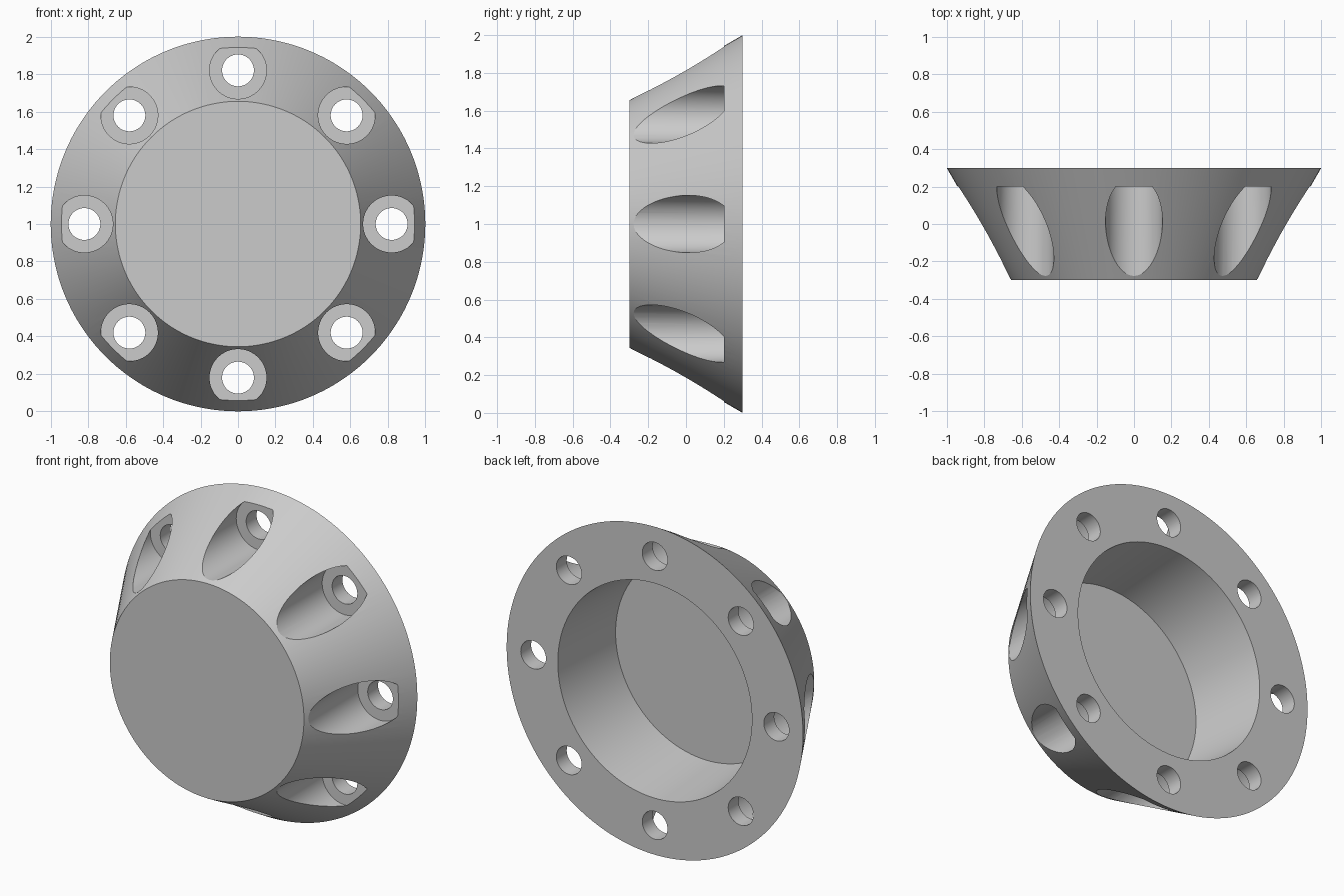
import bpy, bmesh
from math import cos, sin, pi, radians

cube = bpy.data.objects.get("Cube")
if cube:
    bpy.data.objects.remove(cube)

FRONT, BACK = -0.3, 0.3
NOSE_R, RIM_R = 0.655, 1.0
MOUTH_R, FLOOR_R, FLOOR_Y = 0.655, 0.615, -0.2
BOLTS, BOLT_CIRCLE = 8, 0.82

grey = bpy.data.materials.new("plain grey")
grey.use_nodes = True
colour = (0.6, 0.6, 0.6, 1)
grey.diffuse_color = colour
grey.node_tree.nodes["Principled BSDF"].inputs["Base Color"].default_value = colour


def lathe(name, profile, steps, centre):
    """Spin a (radius, y) profile round the y axis into a closed solid."""
    bm = bmesh.new()
    verts = [bm.verts.new((r, y, 0)) for r, y in profile]
    edges = [bm.edges.new(pair) for pair in zip(verts, verts[1:])]
    bmesh.ops.spin(bm, geom=verts + edges, cent=(0, 0, 0), axis=(0, 1, 0),
                   angle=2 * pi, steps=steps, use_merge=True)
    bmesh.ops.remove_doubles(bm, verts=bm.verts, dist=1e-5)
    # Merge the end fans into single flat discs
    hubs = [v for v in bm.verts if abs(v.co.x) + abs(v.co.z) < 1e-4]
    bmesh.ops.dissolve_verts(bm, verts=hubs)
    bmesh.ops.recalc_face_normals(bm, faces=bm.faces)
    bmesh.ops.translate(bm, verts=bm.verts, vec=centre)
    mesh = bpy.data.meshes.new(name)
    bm.to_mesh(mesh)
    bm.free()
    mesh.materials.append(grey)
    obj = bpy.data.objects.new(name, mesh)
    bpy.context.collection.objects.link(obj)
    return obj


# Conical hub with a slightly tapered cavity in the back
hub = lathe("flared_hub", [(0, FRONT), (NOSE_R, FRONT), (RIM_R, BACK), (MOUTH_R, BACK),
                           (FLOOR_R, FLOOR_Y), (0, FLOOR_Y)], 144, (0, 0, 1))

# Stepped bolt holes: wide counterbore from the front, narrow hole through the flange
bolt_profile = [(0, -0.6), (0.152, -0.6), (0.152, 0.2), (0.085, 0.2), (0.085, 0.5), (0, 0.5)]
cutters = []
for i in range(BOLTS):
    a = 2 * pi * i / BOLTS
    cutter = lathe("bolt_hole_cutter", bolt_profile, 64,
                   (BOLT_CIRCLE * cos(a), 0, 1 + BOLT_CIRCLE * sin(a)))
    cutter.hide_render = True
    cutters.append(cutter)
    cut = hub.modifiers.new("bolt_hole", 'BOOLEAN')
    cut.operation, cut.solver, cut.object = 'DIFFERENCE', 'EXACT', cutter

# Bake the cuts and drop the cutters
bpy.context.view_layer.update()
baked = bpy.data.meshes.new_from_object(
    hub.evaluated_get(bpy.context.evaluated_depsgraph_get()))
hub.modifiers.clear()
hub.data = baked
for cutter in cutters:
    bpy.data.objects.remove(cutter)

# Smooth curved walls, crisp edges
bpy.ops.object.select_all(action='DESELECT')
bpy.context.view_layer.objects.active = hub
hub.select_set(True)
bpy.ops.object.shade_smooth_by_angle(angle=radians(25))
